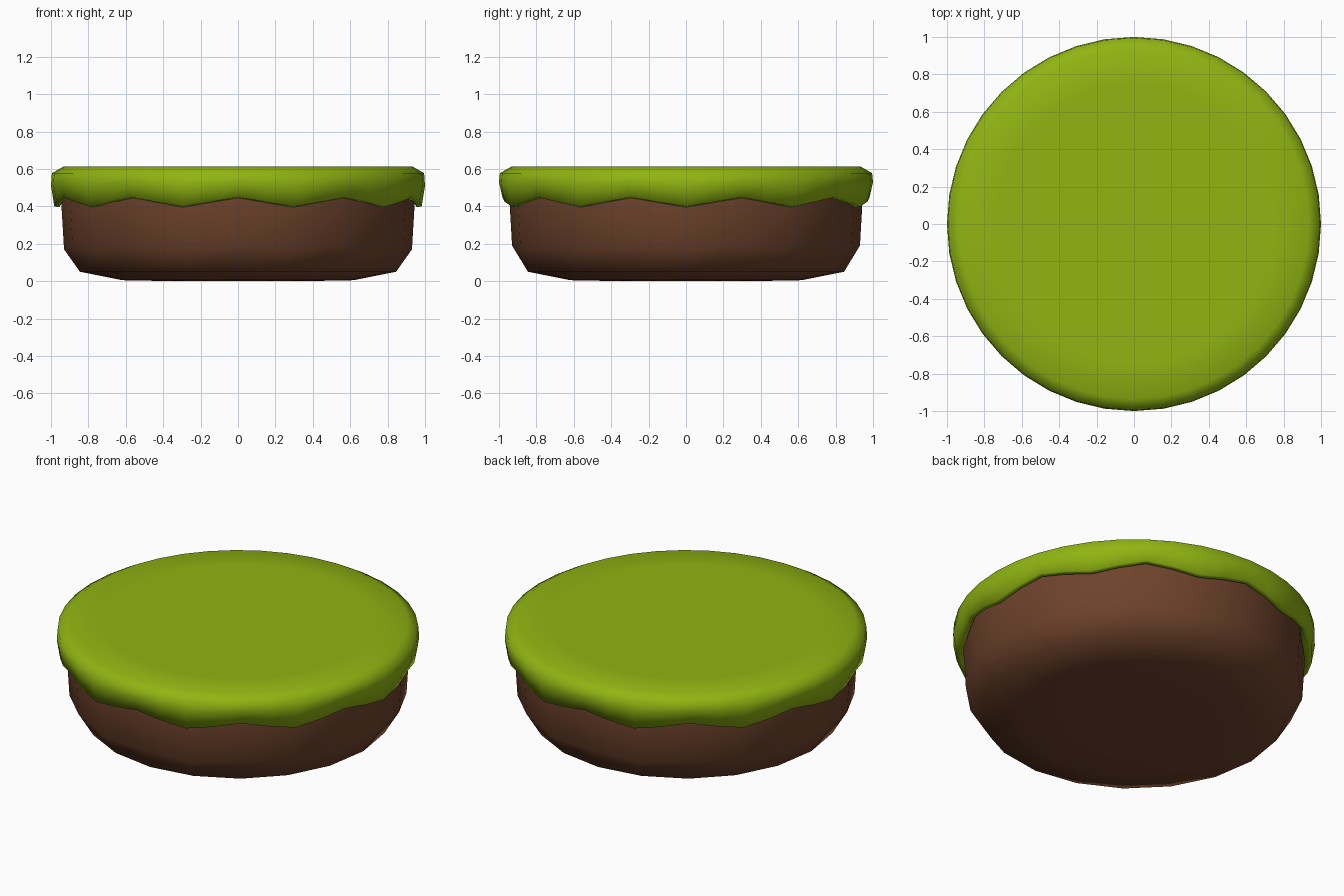
import bpy, bmesh
from math import cos, sin, tau

if "Cube" in bpy.data.objects:
    bpy.data.objects.remove(bpy.data.objects["Cube"])


def material(name, color):
    m = bpy.data.materials.new(name)
    m.diffuse_color = (*color, 1)
    m.use_nodes = True
    m.node_tree.nodes["Principled BSDF"].inputs["Base Color"].default_value = m.diffuse_color
    return m


def lathe(name, profile, n, period, mat):
    """Spin (radius, z at wave crest, z at wave trough) rings, capped at both ends."""
    bm = bmesh.new()
    rings = []
    for r, z_high, z_low in profile:
        ring = []
        for k in range(n):
            a = tau * k / n
            w = abs(k % period - period / 2) / (period / 2)  # 1 = trough, 0 = crest
            ring.append(bm.verts.new((r * cos(a), r * sin(a), z_high + (z_low - z_high) * w)))
        rings.append(ring)
    for lo, hi in zip(rings, rings[1:]):
        for k in range(n):
            j = (k + 1) % n
            bm.faces.new((lo[k], lo[j], hi[j], hi[k]))
    bm.faces.new(rings[0][::-1])
    bm.faces.new(rings[-1])
    bmesh.ops.recalc_face_normals(bm, faces=bm.faces)
    for f in bm.faces:
        f.smooth = True
    me = bpy.data.meshes.new(name)
    bm.to_mesh(me)
    bm.free()
    me.materials.append(mat)
    ob = bpy.data.objects.new(name, me)
    bpy.context.collection.objects.link(ob)
    return ob


green = material("grass", (0.28, 0.46, 0.006))
brown = material("soil", (0.155, 0.055, 0.024))

# Rounded soil base, tucked up into the grass
lathe("soil_base", [
    (0.35, 0.0, 0.0),
    (0.62, 0.005, 0.005),
    (0.845, 0.05, 0.05),
    (0.93, 0.19, 0.17),
    (0.945, 0.45, 0.42),
    (0.935, 0.50, 0.50),
], 20, 2, brown)

# Grass cap with a zigzag overhanging lip
lathe("grass_cap", [
    (0.935, 0.48, 0.43),
    (0.955, 0.445, 0.395),
    (0.982, 0.45, 0.40),
    (1.0, 0.53, 0.51),
    (0.995, 0.577, 0.577),
    (0.935, 0.612, 0.612),
    (0.75, 0.613, 0.613),
], 40, 4, green)
